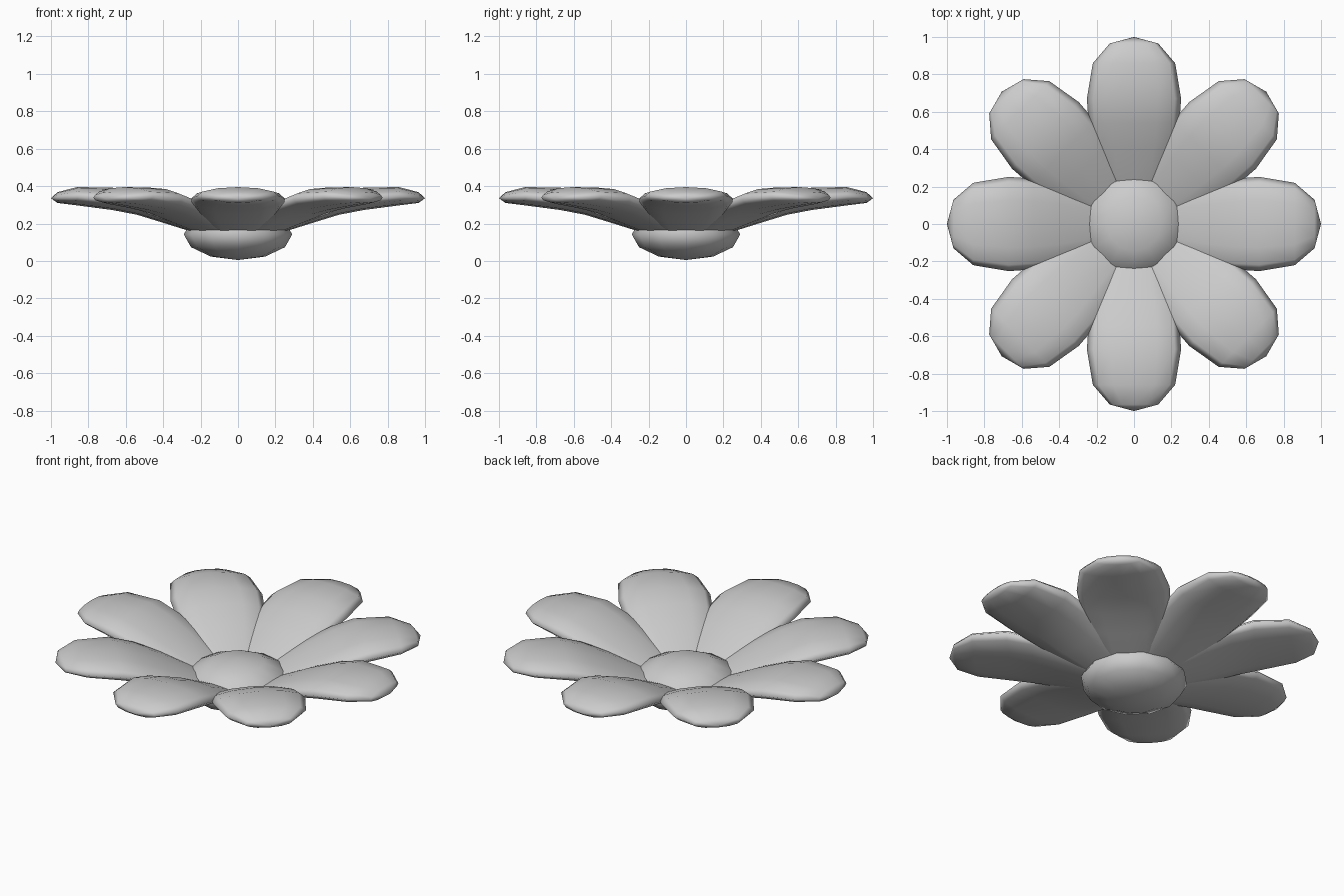
import bpy, bmesh, math

if "Cube" in bpy.data.objects:
    bpy.data.objects.remove(bpy.data.objects["Cube"])

# flower centre: flattened low-poly ball
bpy.ops.mesh.primitive_uv_sphere_add(segments=12, ring_count=6, radius=1, location=(0, 0, 0.142))
centre = bpy.context.object
centre.name = "flower_centre"
centre.scale = (0.29, 0.29, 0.137)
bpy.ops.object.transform_apply(location=False, rotation=False, scale=True)
bpy.ops.object.shade_smooth()

# petal stations: distance from middle, height, half width, half thickness
STATIONS = [
    (0.12, 0.140, 0.10, 0.020),
    (0.25, 0.190, 0.17, 0.033),
    (0.40, 0.250, 0.215, 0.046),
    (0.54, 0.300, 0.243, 0.053),
    (0.67, 0.332, 0.252, 0.060),
    (0.86, 0.346, 0.220, 0.049),
    (0.965, 0.339, 0.130, 0.029),
]
SIDES = 12


def petal_mesh():
    bm = bmesh.new()
    rings = []
    for r, z, w, t in STATIONS:
        ring = []
        for i in range(SIDES):
            a = 2 * math.pi * i / SIDES
            ring.append(bm.verts.new((r, w * math.cos(a), z + t * math.sin(a))))
        rings.append(ring)
    root = bm.verts.new((0.06, 0, 0.12))
    tip = bm.verts.new((1.0, 0, 0.335))
    for i in range(SIDES):
        j = (i + 1) % SIDES
        for a, b in zip(rings, rings[1:]):
            bm.faces.new((a[i], a[j], b[j], b[i]))
        bm.faces.new((root, rings[0][j], rings[0][i]))
        bm.faces.new((tip, rings[-1][i], rings[-1][j]))
    bmesh.ops.recalc_face_normals(bm, faces=bm.faces)
    for f in bm.faces:
        f.smooth = True
    mesh = bpy.data.meshes.new("petal")
    bm.to_mesh(mesh)
    bm.free()
    return mesh


# eight petals around the centre
mesh = petal_mesh()
for k in range(8):
    petal = bpy.data.objects.new(f"petal_{k + 1}", mesh)
    petal.rotation_euler.z = k * math.pi / 4
    bpy.context.collection.objects.link(petal)
